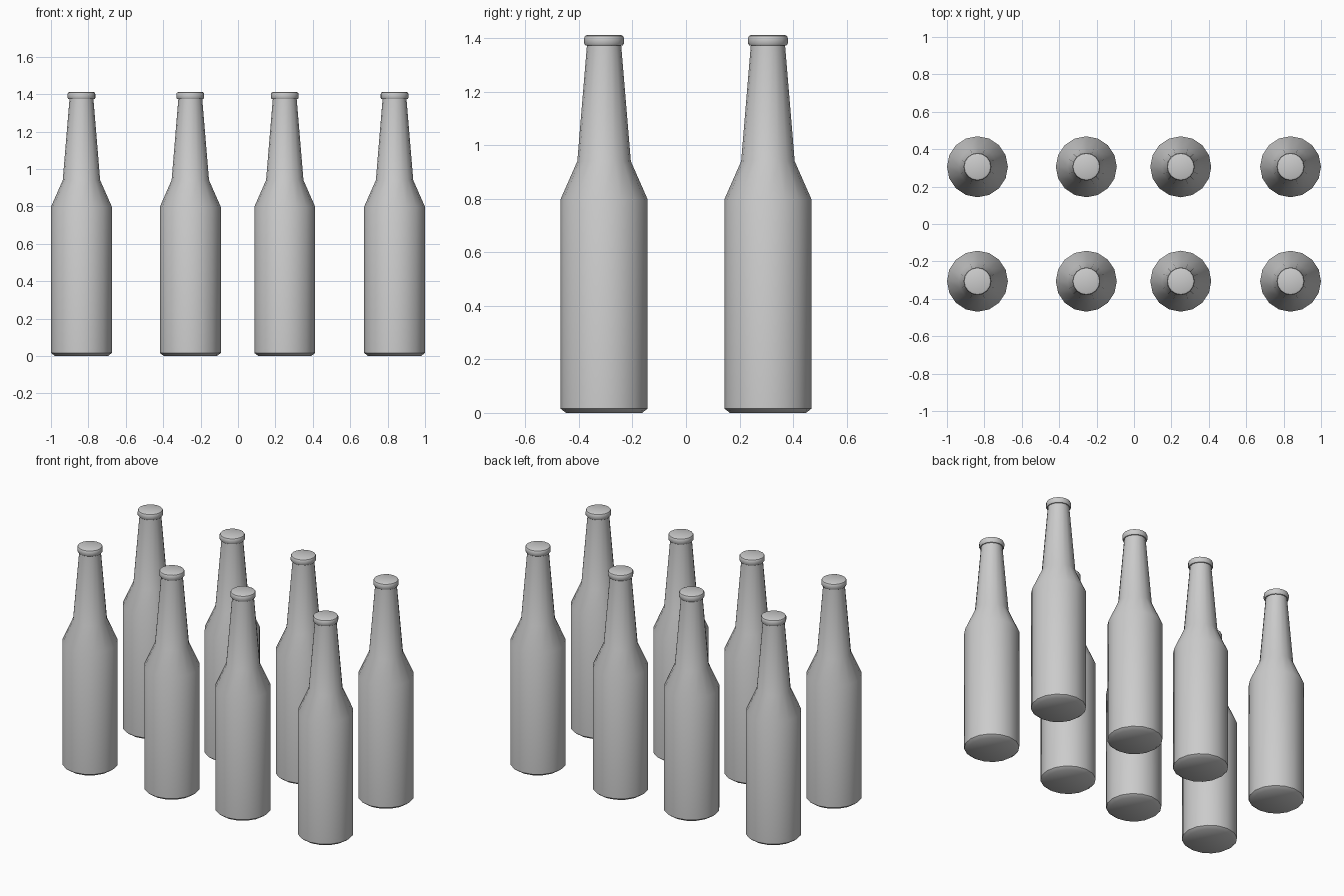
import bpy, bmesh, math

cube = bpy.data.objects.get("Cube")
if cube:
    bpy.data.objects.remove(cube, do_unlink=True)

SIDES = 16

# Plain grey glass
grey = bpy.data.materials.new("plain_grey")
grey.use_nodes = True
colour = (0.6, 0.6, 0.6, 1)
grey.diffuse_color = colour
grey.node_tree.nodes["Principled BSDF"].inputs["Base Color"].default_value = colour

# Bottle outline as (radius, height), from the base up to the cap
PROFILE = [
    (0.142, 0.0), (0.163, 0.016),                    # base bevel
    (0.163, 0.797), (0.1, 0.94), (0.064, 1.373),     # body, shoulder, neck
    (0.070, 1.373), (0.0745, 1.38),                  # cap underside
    (0.0745, 1.4), (0.071, 1.408), (0.062, 1.412),   # rounded cap
]


def lathe(profile):
    """Spin the outline into a closed mesh."""
    bm = bmesh.new()
    rings = []
    for r, z in profile:
        angles = [math.tau * i / SIDES for i in range(SIDES)]
        rings.append([bm.verts.new((r * math.cos(a), r * math.sin(a), z)) for a in angles])
    for low, high in zip(rings, rings[1:]):
        for i in range(SIDES):
            j = (i + 1) % SIDES
            bm.faces.new((low[i], low[j], high[j], high[i]))
    bm.faces.new(rings[0][::-1])
    bm.faces.new(rings[-1])
    mesh = bpy.data.meshes.new("bottle")
    bm.to_mesh(mesh)
    bm.free()
    mesh.materials.append(grey)
    return mesh


# Two rows of four bottles sharing one mesh
bottle_mesh = lathe(PROFILE)
bottles = []
for row, y in (("front", -0.306), ("back", 0.306)):
    for place, x in (("far_right", -0.837), ("right", -0.255),
                     ("left", 0.25), ("far_left", 0.837)):
        ob = bpy.data.objects.new(f"bottle_{row}_{place}", bottle_mesh)
        ob.location = (x, y, 0)
        bpy.context.collection.objects.link(ob)
        bottles.append(ob)

# Smooth sides, sharp rims
bpy.ops.object.select_all(action="DESELECT")
bottles[0].select_set(True)
bpy.context.view_layer.objects.active = bottles[0]
bpy.ops.object.shade_smooth_by_angle(angle=math.radians(40))
